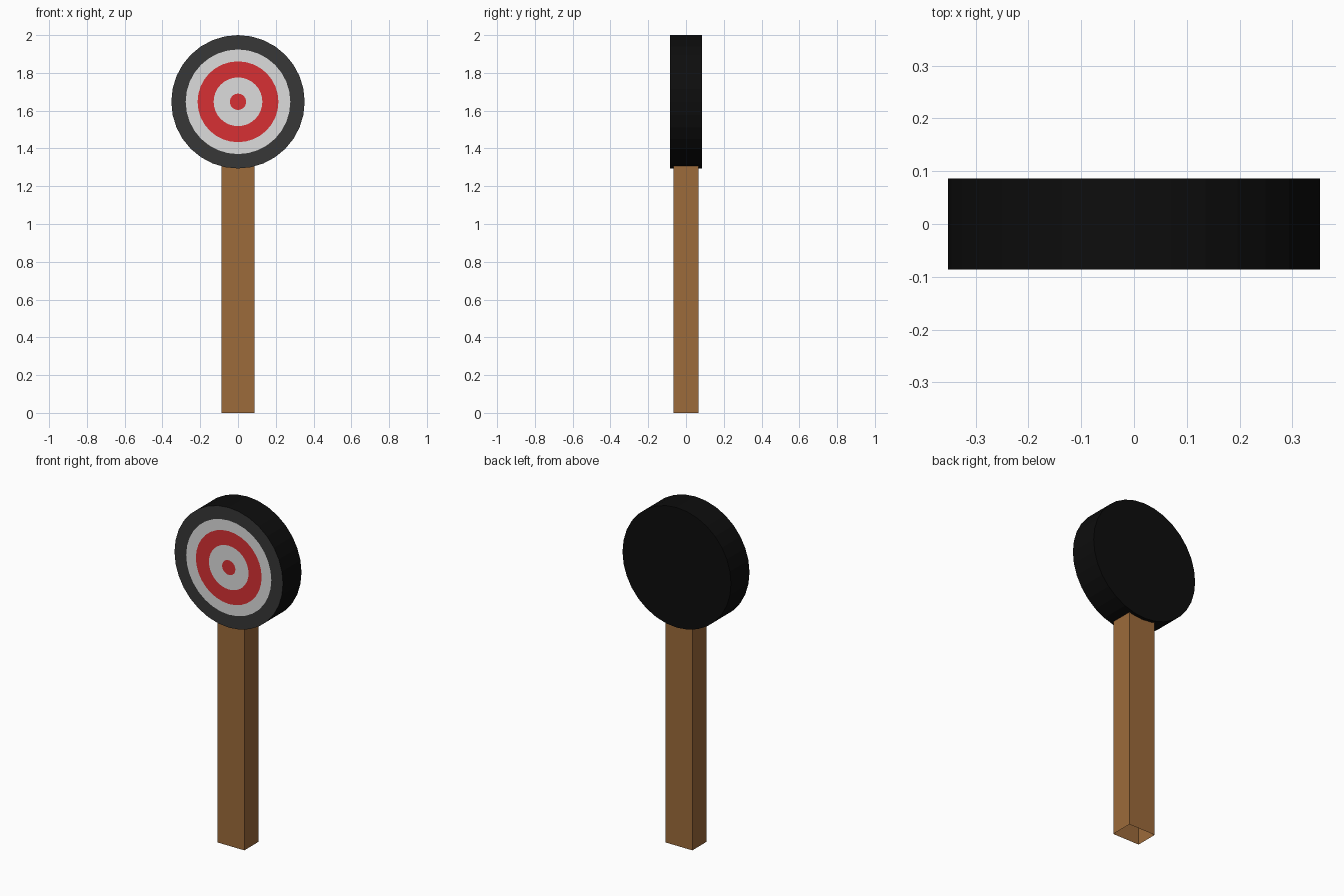
import bpy, bmesh, math

if "Cube" in bpy.data.objects:
    bpy.data.objects.remove(bpy.data.objects["Cube"])

SIDES = 32
RADIUS, HALF_DEPTH, CENTRE_Z = 0.353, 0.086, 1.647


def material(name, rgb):
    m = bpy.data.materials.new(name)
    m.diffuse_color = (*rgb, 1.0)
    m.use_nodes = True
    m.node_tree.nodes["Principled BSDF"].inputs["Base Color"].default_value = m.diffuse_color
    return m


black = material("black", (0.004, 0.004, 0.004))
charcoal = material("charcoal", (0.039, 0.039, 0.039))
white = material("white", (0.72, 0.72, 0.72))
red = material("red", (0.68, 0.03, 0.033))
brown = material("wood brown", (0.335, 0.145, 0.043))


def finish(bm, name, mats):
    bmesh.ops.recalc_face_normals(bm, faces=bm.faces)
    mesh = bpy.data.meshes.new(name)
    bm.to_mesh(mesh)
    bm.free()
    for m in mats:
        mesh.materials.append(m)
    obj = bpy.data.objects.new(name, mesh)
    bpy.context.collection.objects.link(obj)
    return obj


def circle(bm, radius, y):
    angles = [2 * math.pi * i / SIDES for i in range(SIDES)]
    return [bm.verts.new((radius * math.sin(a), y, CENTRE_Z + radius * math.cos(a)))
            for a in angles]


def bridge(bm, a, b, mat):
    for i in range(SIDES):
        j = (i + 1) % SIDES
        bm.faces.new((a[i], a[j], b[j], b[i])).material_index = mat


# Round target board: black rim and back, coloured rings on the front
bm = bmesh.new()
back = circle(bm, RADIUS, HALF_DEPTH)
bm.faces.new(back)
ring = circle(bm, RADIUS, -HALF_DEPTH)
bridge(bm, back, ring, 0)
for inner_radius, mat in ((0.277, 1), (0.214, 2), (0.129, 3), (0.043, 2)):
    inner = circle(bm, inner_radius, -HALF_DEPTH)
    bridge(bm, ring, inner, mat)
    ring = inner
bm.faces.new(ring).material_index = 3  # bullseye
finish(bm, "target_board", [black, charcoal, white, red])

# Wooden post, open at the bottom and where it meets the board
bm = bmesh.new()
bmesh.ops.create_cube(bm, size=1)
for v in bm.verts:
    v.co = (v.co.x * 0.176, v.co.y * 0.134, (v.co.z + 0.5) * 1.307)
bm.normal_update()
ends = [f for f in bm.faces if abs(f.normal.z) > 0.9]
bmesh.ops.delete(bm, geom=ends, context='FACES_ONLY')
finish(bm, "post", [brown])

# The rings' indices: 0 black, 1 charcoal, 2 white, 3 red
board = bpy.data.objects["target_board"]
for p in board.data.polygons:
    if p.normal.y < -0.9:
        r = max(math.hypot(board.data.vertices[i].co.x,
                           board.data.vertices[i].co.z - CENTRE_Z) for i in p.vertices)
        p.material_index = (3 if r < 0.05 else 2 if r < 0.14 else
                            3 if r < 0.22 else 2 if r < 0.28 else 1)
